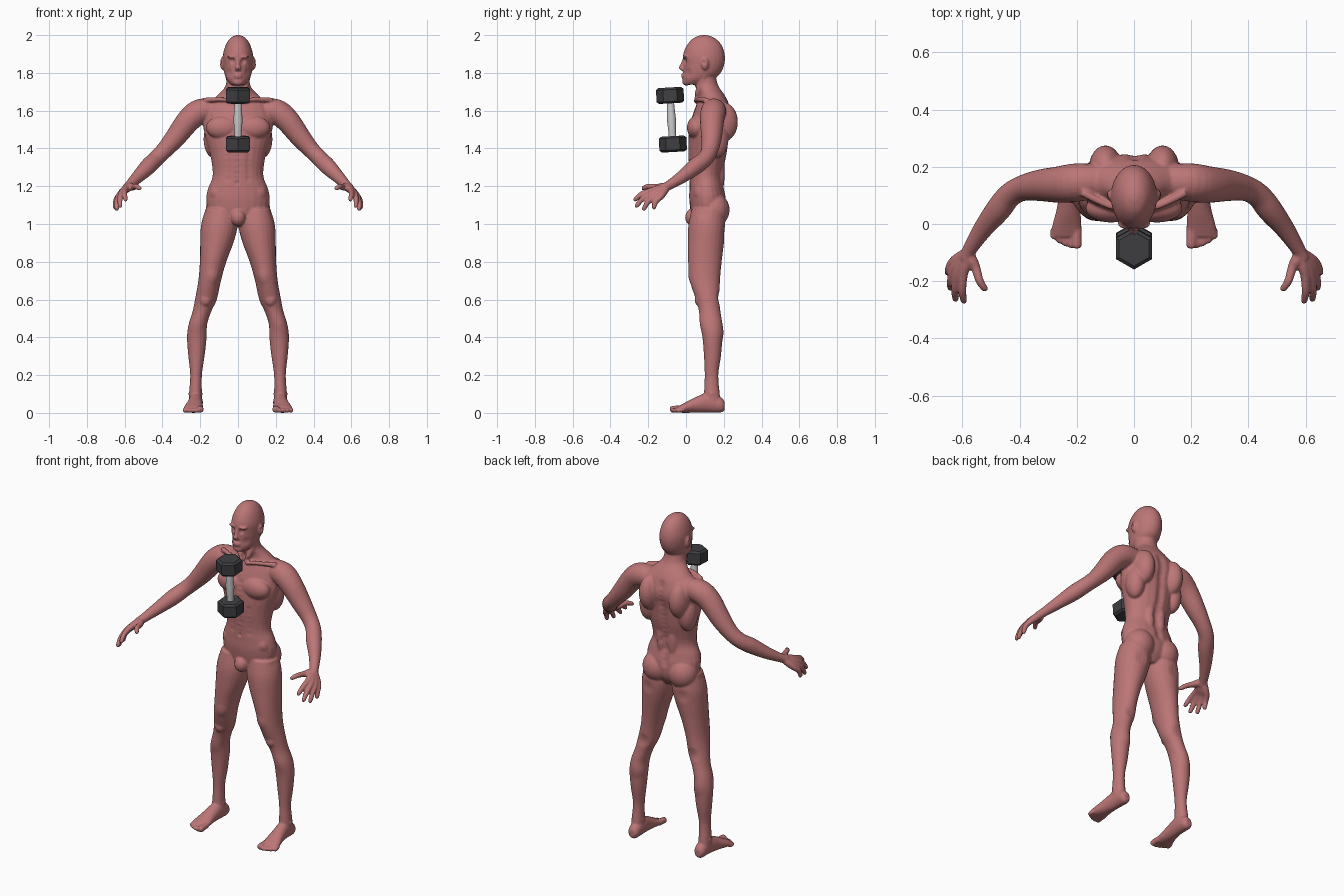
import bpy, bmesh, math
from mathutils import Vector, Matrix, kdtree

cube = bpy.data.objects.get("Cube")
if cube:
    bpy.data.objects.remove(cube)


def material(name, rgb, rough=0.6):
    m = bpy.data.materials.new(name)
    m.use_nodes = True
    m.diffuse_color = (*rgb, 1)
    node = m.node_tree.nodes["Principled BSDF"]
    node.inputs["Base Color"].default_value = (*rgb, 1)
    node.inputs["Roughness"].default_value = rough
    return m


skin = material("skin", (0.5, 0.18, 0.18))
iron = material("dark iron", (0.05, 0.05, 0.055))
steel = material("steel", (0.62, 0.62, 0.62))


def finish(bm, name, mat):
    bmesh.ops.recalc_face_normals(bm, faces=bm.faces)
    mesh = bpy.data.meshes.new(name)
    bm.to_mesh(mesh)
    bm.free()
    mesh.materials.append(mat)
    obj = bpy.data.objects.new(name, mesh)
    bpy.context.collection.objects.link(obj)
    return obj


def refine(stations, steps=4):
    """Catmull-Rom curve through the stations, radii included."""
    pts = [Vector(s) for s in stations]
    pts = [pts[0]] + pts + [pts[-1]]
    out = []
    for a, b, c, d in zip(pts, pts[1:], pts[2:], pts[3:]):
        for k in range(steps):
            t = k / steps
            out.append((b * 2 + (c - a) * t + (a * 2 - b * 5 + c * 4 - d) * t * t
                        + (b * 3 - a - c * 3 + d) * t ** 3) / 2)
    return out + [pts[-1]]


def loft(bm, stations, axis=None, mirror=True, sides=24):
    """Stations are x, y, z, radius, [second radius]; no axis means rings follow the path."""
    pts = refine(stations)
    for sx in (1, -1) if mirror else (1,):
        rings = []
        for i, p in enumerate(pts):
            centre = Vector(p[:3])
            if axis:
                u, v = Vector((1, 0, 0)), Vector((0, 1, 0) if axis == "Z" else (0, 0, 1))
            else:
                way = Vector(pts[min(i + 1, len(pts) - 1)][:3]) - Vector(pts[max(i - 1, 0)][:3])
                u = way.cross(Vector((0, 0, 1))).normalized()
                v = way.cross(u).normalized()
            ring = []
            for k in range(sides):
                a = math.tau * k / sides
                q = centre + u * p[3] * math.cos(a) + v * p[-1] * math.sin(a)
                ring.append(bm.verts.new((q.x * sx, q.y, q.z)))
            rings.append(ring)
        for r, s in zip(rings, rings[1:]):
            for k in range(sides):
                j = (k + 1) % sides
                bm.faces.new((r[k], r[j], s[j], s[k]))
        bm.faces.new(rings[0])
        bm.faces.new(rings[-1])


def blob(bm, centre, radii):
    for sx in (1, -1) if centre[0] else (1,):
        m = Matrix.Translation((centre[0] * sx, *centre[1:])) @ Matrix.Diagonal((*radii, 1))
        bmesh.ops.create_uvsphere(bm, u_segments=24, v_segments=16, radius=1, matrix=m)


bm = bmesh.new()

# Torso and neck
loft(bm, [(0, .11, .99, .06, .06), (0, .118, 1.05, .15, .09), (0, .115, 1.13, .168, .098),
          (0, .11, 1.19, .158, .092), (0, .106, 1.26, .134, .088), (0, .114, 1.37, .148, .103),
          (0, .122, 1.48, .178, .108), (0, .138, 1.56, .185, .108), (0, .142, 1.63, .165, .088),
          (0, .138, 1.68, .11, .068), (0, .11, 1.73, .067, .062), (0, .095, 1.79, .06, .06),
          (0, .09, 1.83, .055, .055)], "Z", mirror=False)
blob(bm, (.08, .055, 1.51), (.09, .05, .062))      # chest
blob(bm, (.1, .195, 1.54), (.058, .08, .105))      # shoulder blades
blob(bm, (.13, .165, 1.45), (.052, .06, .1))       # side back muscles
blob(bm, (.086, .148, 1.075), (.085, .083, .09))   # buttocks
blob(bm, (.035, .17, 1.27), (.036, .035, .13))     # lower back
blob(bm, (0, .035, 1.035), (.04, .04, .045))       # groin
loft(bm, [(.015, .05, 1.65, .011), (.09, .065, 1.66, .011), (.18, .11, 1.655, .014)])
loft(bm, [(.012, .05, 1.655, .01), (.035, .065, 1.71, .014), (.055, .1, 1.79, .014)])

# Head
loft(bm, [(0, .095, 2, .012, .015), (0, .096, 1.985, .04, .055), (0, .097, 1.95, .064, .09),
          (0, .095, 1.9, .079, .11), (0, .095, 1.85, .08, .109), (0, .085, 1.8, .073, .099),
          (0, .062, 1.765, .06, .08), (0, .035, 1.738, .036, .048)], "Z", mirror=False)
loft(bm, [(0, -.008, 1.875, .009, .01), (0, -.018, 1.845, .01, .012),
          (0, -.023, 1.826, .016, .016), (0, -.014, 1.812, .015, .01)], "Z", mirror=False)
blob(bm, (0, .002, 1.752), (.03, .022, .02))       # chin
for z in (1.79, 1.779):                            # lips
    blob(bm, (0, -.013, z), (.024, .013, .007))
blob(bm, (.028, .002, 1.885), (.03, .02, .009))    # brows
blob(bm, (.083, .1, 1.85), (.012, .02, .033))      # ears

# Arms
loft(bm, [(.12, .15, 1.6, .06), (.2, .145, 1.595, .067), (.26, .138, 1.55, .064),
          (.33, .135, 1.46, .055), (.39, .125, 1.39, .045), (.435, .1, 1.345, .043),
          (.475, .05, 1.305, .044), (.53, -.02, 1.25, .034), (.575, -.09, 1.205, .025),
          (.59, -.12, 1.19, .025)])

# Fingers, each from wrist to knuckle to tip
for knuckle, tip in (((.598, -.18, 1.178), (.595, -.278, 1.125)),
                     ((.617, -.178, 1.163), (.625, -.27, 1.09)),
                     ((.63, -.16, 1.15), (.643, -.23, 1.073)),
                     ((.635, -.135, 1.143), (.652, -.175, 1.08)),
                     ((.553, -.155, 1.195), (.518, -.235, 1.188))):
    k, t = Vector(knuckle), Vector(tip)
    wrist = Vector((.582, -.1, 1.198)).lerp(k, .1)
    middle = k.lerp(t, .5) + Vector((.004, -.004, .008))
    loft(bm, [(*wrist, .02), (*wrist.lerp(k, .5), .021), (*k, .017),
              (*middle, .0145), (*k.lerp(t, .9), .012), (*t, .006)], sides=12)

# Legs
loft(bm, [(.09, .115, 1.08, .085, .085), (.099, .11, .99, .097, .098),
          (.112, .105, .9, .088, .096), (.132, .1, .8, .07, .089), (.15, .1, .7, .06, .08),
          (.17, .115, .6, .058, .063), (.19, .125, .54, .05, .057), (.212, .133, .47, .049, .06),
          (.218, .14, .4, .052, .053), (.22, .14, .3, .043, .045), (.222, .135, .2, .031, .036),
          (.225, .137, .1, .034, .042), (.225, .14, .04, .034, .045)], "Z")
blob(bm, (.172, .068, .6), (.03, .022, .035))      # kneecaps
blob(bm, (.225, .137, .1), (.039, .018, .02))      # ankle bones

# Feet and toes
loft(bm, [(.222, .205, .036, .018, .022), (.222, .185, .042, .033, .04),
          (.223, .12, .055, .037, .053), (.229, .05, .042, .042, .041),
          (.235, -.01, .026, .052, .026), (.236, -.045, .018, .05, .016)], "Y")
for i in range(5):
    x, end, r = .2 + i * .02, -.085 + i * i * .002, .018 if i == 0 else .0125
    loft(bm, [(x, -.02, r + .004, r), (x, end + .03, r + .003, r),
              (x, end + .008, r, r), (x, end, r - .002, r * .5)], sides=12)

# Fuse the parts into one smooth skin
body = finish(bm, "body", skin)
remesh = body.modifiers.new("fuse", "REMESH")
remesh.mode = "VOXEL"
remesh.voxel_size = 0.0055
soften = body.modifiers.new("soften", "SMOOTH")
soften.factor, soften.iterations = 0.5, 4
graph = bpy.context.evaluated_depsgraph_get()
mesh = bpy.data.meshes.new_from_object(body.evaluated_get(graph))
body.modifiers.clear()
body.data = mesh
mesh.name = "body"
if not mesh.materials:
    mesh.materials.append(skin)
mesh.shade_smooth()

# Sculpted hollows and swells: place, reach, push along the surface
marks = [((.03, -.012, 1.862), .02, -.012), ((.03, -.005, 1.862), .009, .004),
         ((.092, .095, 1.855), .014, -.008), ((.05, .01, 1.8), .03, -.004),
         ((0, .01, 1.22), .016, -.008), ((.03, .04, 1.67), .025, -.005),
         ((.17, .18, .61), .05, -.007), ((.12, .22, .96), .05, -.006),
         ((.15, .1, 1.06), .05, -.004), ((.15, .03, 1.17), .035, .006),
         ((.13, .02, .72), .05, .005), ((.2, .2, .42), .06, .005)]
marks += [((0, .23, 1.14 + i * .03), .035, -.007) for i in range(17)]    # spine
marks += [((0, .01, 1.24 + i * .03), .022, -.003) for i in range(11)]    # front midline
marks += [((.06, .01, 1.24 + i * .03), .025, -.003) for i in range(6)]   # stomach edges
tree = kdtree.KDTree(len(mesh.vertices))
for v in mesh.vertices:
    tree.insert(v.co, v.index)
tree.balance()
normals = [v.normal.copy() for v in mesh.vertices]
for (x, y, z), reach, push in marks:
    for sx in (1, -1) if x else (1,):
        spot = tree.find((x * sx, y, z))[0]
        for co, index, dist in tree.find_range(spot, reach):
            mesh.vertices[index].co += normals[index] * push * (1 - (dist / reach) ** 2) ** 2
mesh.update()

# Dumbbell: two bevelled six-sided weights on a swelling grip
tilt = Matrix.Translation((0, -.077, 1.552)) @ Matrix.Rotation(math.radians(3.3), 4, "X")


def turned(name, profile, sides, mat, start=0.0):
    """Closed solid from (radius, height) pairs about the dumbbell axis."""
    b = bmesh.new()
    rings = [[b.verts.new(tilt @ Vector((r * math.cos(start + math.tau * k / sides),
                                         r * math.sin(start + math.tau * k / sides), h)))
              for k in range(sides)] for r, h in profile]
    for r, s in zip(rings, rings[1:]):
        for k in range(sides):
            j = (k + 1) % sides
            b.faces.new((r[k], r[j], s[j], s[k]))
    b.faces.new(rings[0])
    b.faces.new(rings[-1])
    return finish(b, name, mat)


for name, s in (("upper_weight", 1), ("lower_weight", -1)):
    turned(name, [(.06, .087 * s), (.073, .097 * s), (.073, .16 * s), (.06, .171 * s)],
           6, iron, math.pi / 6)
grip = turned("grip", [(.019, -.1), (.02, -.06), (.024, 0), (.02, .06), (.019, .1)], 24, steel)
for face in grip.data.polygons:
    face.use_smooth = len(face.vertices) == 4
